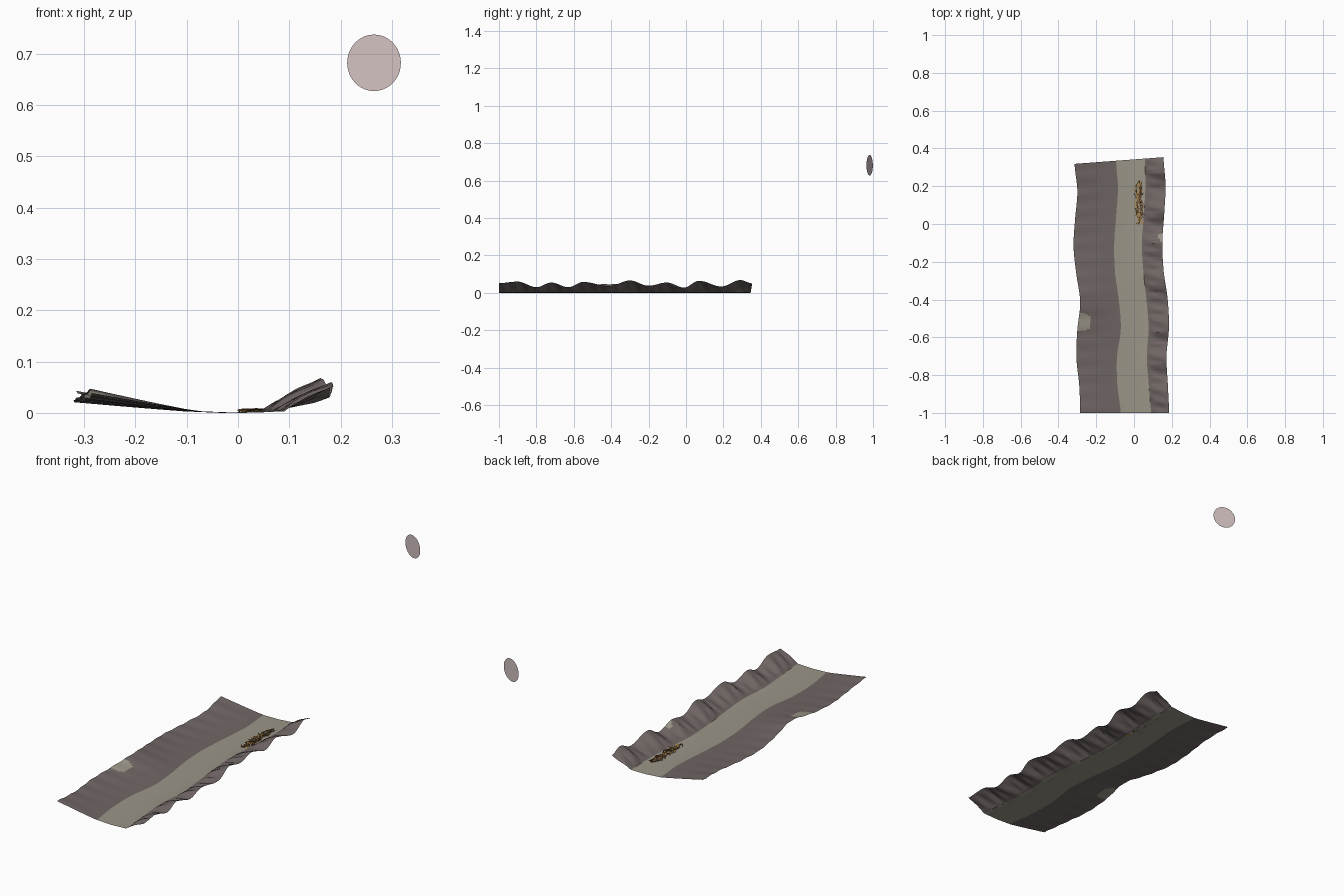
import bpy, bmesh, math, random
from mathutils import Matrix, Vector, Euler

random.seed(4)
default_cube = bpy.data.objects.get("Cube")
if default_cube:
    bpy.data.objects.remove(default_cube)


def material(name, red, green, blue):
    def linear(value):
        value /= 255
        return ((value + 0.055) / 1.055) ** 2.4 if value > 0.04 else value / 12.92
    mat = bpy.data.materials.new(name)
    mat.use_nodes = True
    colour = (linear(red), linear(green), linear(blue), 1)
    mat.diffuse_color = colour
    shader = next(n for n in mat.node_tree.nodes if n.type == "BSDF_PRINCIPLED")
    shader.inputs["Base Color"].default_value = colour
    return mat


bank_mat = material("grey brown bank", 112, 102, 100)
bed_mat = material("pale river bed", 154, 149, 135)
disc_mat = material("pale pink disc", 212, 194, 194)
tan_mat = material("tan wood", 178, 134, 72)
brown_mat = material("dark brown wood", 88, 66, 40)


def add_object(name, bm, materials):
    mesh = bpy.data.meshes.new(name)
    bm.to_mesh(mesh)
    bm.free()
    for mat in materials:
        mesh.materials.append(mat)
    obj = bpy.data.objects.new(name, mesh)
    bpy.context.collection.objects.link(obj)
    return obj


def shade_smooth(obj, degrees):
    bpy.ops.object.select_all(action="DESELECT")
    obj.select_set(True)
    bpy.context.view_layer.objects.active = obj
    bpy.ops.object.shade_smooth_by_angle(angle=math.radians(degrees))


def curve_value(keys, t):
    """Smooth interpolation through evenly spaced keys, t from 0 to 1."""
    place = t * (len(keys) - 1)
    i = min(int(place), len(keys) - 2)
    f = place - i
    a, b, c, d = (keys[max(0, min(len(keys) - 1, i + k))] for k in (-1, 0, 1, 2))
    return b + 0.5 * f * (c - a + f * (2*a - 5*b + 4*c - d + f * (3*(b - c) + d - a)))


# Outlines of the valley, from the front end to the back end
LEFT_RIM = [-.285, -.29, -.305, -.30, -.285, -.305, -.32, -.312, -.30, -.315]
LEFT_SHORE = [-.07, -.088, -.09, -.07, -.08, -.1, -.105, -.095, -.085, -.095]
RIGHT_SHORE = [.09, .078, .068, .077, .066, .05, .042, .052, .06, .058]
RIGHT_RIM = [.186, .179, .172, .185, .178, .157, .15, .16, .167, .156]
LEFT_HEIGHT = [.038, .028, .027, .032, .047, .034, .024, .022, .028, .042]
CRESTS = [-1.0, -.9, -.8, -.72, -.63, -.55, -.41, -.3, -.2, -.1, -.01, .07, .19, .29, .36]
CREST_Z = [.052, .06, .03, .055, .03, .058, .036, .066, .038, .055, .028, .064, .034, .068, .05]


def crest_height(y):
    for (y0, z0), (y1, z1) in zip(zip(CRESTS, CREST_Z), zip(CRESTS[1:], CREST_Z[1:])):
        if y <= y1:
            f = max(0, (y - y0) / (y1 - y0))
            return z0 + (z1 - z0) * (1 - math.cos(math.pi * f)) / 2
    return CREST_Z[-1]


# Terrain sheet: gentle left bank, flat bed, steep folded right bank
ROWS, LEFT, BED, RIGHT = 170, 14, 4, 9
bm = bmesh.new()
grid = []
for r in range(ROWS + 1):
    t = r / ROWS
    rim_l, shore_l, shore_r, rim_r = (
        curve_value(k, t) for k in (LEFT_RIM, LEFT_SHORE, RIGHT_SHORE, RIGHT_RIM))
    fold = random.uniform(-1, 1)
    row = []

    def place(x, z):
        y = -1 + t * (1.342 + 0.075 * x)
        row.append(bm.verts.new((x, y, z)))

    left_z = curve_value(LEFT_HEIGHT, t) + .0015 * math.sin(t * 95)
    for i in range(LEFT):
        f = 1 - i / LEFT
        place(shore_l + (rim_l - shore_l) * f, .003 + (left_z - .003) * f ** 1.08)
    for i in range(BED):
        f = i / BED
        place(shore_l + (shore_r - shore_l) * f, .003 * abs(1 - 2 * f))
    right_z = crest_height(-1 + t * 1.355)
    for i in range(RIGHT + 1):
        f = i / RIGHT
        bulge = math.sin(math.pi * f)
        wave = .003 * math.sin(t * 140 + f * 3) + .0016 * fold
        place(shore_r + (rim_r - shore_r) * f - bulge * (right_z - .045) * .35,
              .003 + (right_z - .003) * f ** .9 + bulge * wave)
    grid.append(row)

for low, high in zip(grid, grid[1:]):
    for i in range(len(low) - 1):
        face = bm.faces.new((low[i], low[i + 1], high[i + 1], high[i]))
        centre = face.calc_center_median()
        on_bed = LEFT <= i < LEFT + BED
        # Bare patches on the two banks share the bed colour
        left_patch = abs((centre.x + .30) / .07) ** 3 + abs((centre.y + .517) / .047) ** 3 < 1
        right_patch = math.hypot((centre.x - .143) / .012, (centre.y + .07) / .02) < 1
        face.material_index = 1 if on_bed or left_patch or right_patch else 0
terrain = add_object("valley_terrain", bm, [bank_mat, bed_mat])
shade_smooth(terrain, 35)

# Disc in the sky, turned slightly about the vertical
bm = bmesh.new()
bmesh.ops.create_circle(bm, cap_ends=True, segments=48, radius=.055)
turn = Matrix.Rotation(math.radians(-18), 4, "Z") @ Matrix.Rotation(math.radians(90), 4, "X")
bmesh.ops.transform(bm, matrix=Matrix.Translation((.265, .982, .682)) @ turn, verts=bm.verts)
add_object("sky_disc", bm, [disc_mat])

# Driftwood: a long low heap of thin splinters beside the right shore
bm = bmesh.new()
for n in range(64):
    f = n / 63
    centre = Vector((.026 + random.uniform(-.018, .018), .008 + .21 * f,
                     random.uniform(.003, .007)))
    angles = Euler((random.uniform(-.06, .06), random.uniform(-.3, .3),
                    random.uniform(-.75, .75)))
    size = (random.uniform(.003, .007), random.uniform(.018, .042), .002)
    shape = Matrix.LocRotScale(centre, angles, Vector(size))
    made = bmesh.ops.create_cube(bm, size=1, matrix=shape)
    shade = 0 if n % 5 < 2 else 1
    for face in {face for vert in made["verts"] for face in vert.link_faces}:
        face.material_index = shade
add_object("driftwood_heap", bm, [tan_mat, brown_mat])
